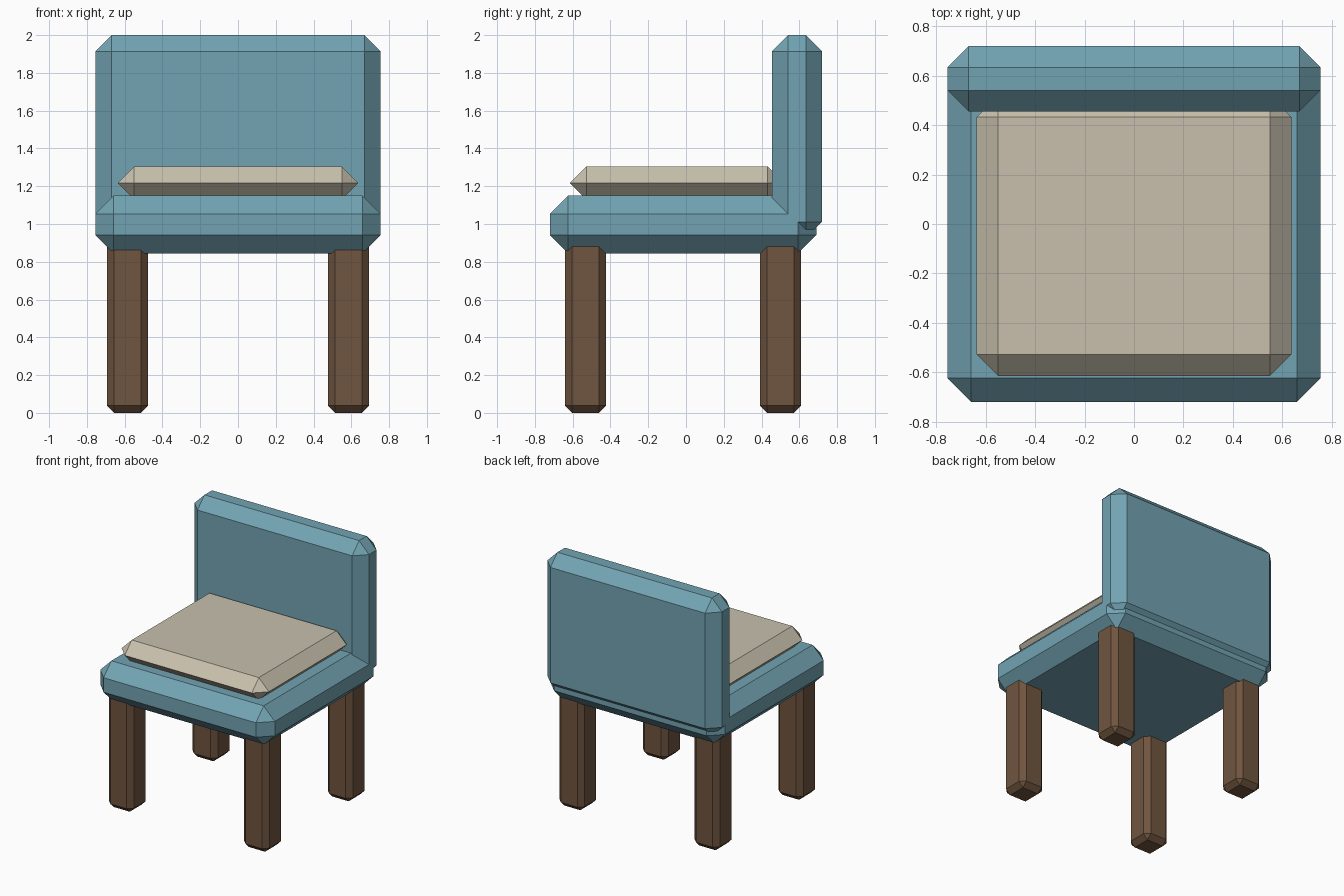
import bpy
import bmesh

if "Cube" in bpy.data.objects:
    bpy.data.objects.remove(bpy.data.objects["Cube"])


def material(name, rgb):
    mat = bpy.data.materials.new(name)
    mat.diffuse_color = (*rgb, 1.0)
    mat.use_nodes = True
    mat.node_tree.nodes["Principled BSDF"].inputs["Base Color"].default_value = mat.diffuse_color
    return mat


def chamfered_box(name, x, y, z, chamfer, mat):
    """Box spanning the (min, max) ranges x, y, z with flat-cut edges."""
    bm = bmesh.new()
    bmesh.ops.create_cube(bm, size=1.0)
    for v in bm.verts:
        for i, (lo, hi) in enumerate((x, y, z)):
            v.co[i] = hi if v.co[i] > 0 else lo
    bmesh.ops.bevel(bm, geom=bm.edges[:], offset=chamfer, offset_type='OFFSET',
                    segments=1, profile=0.5, affect='EDGES')
    mesh = bpy.data.meshes.new(name)
    bm.to_mesh(mesh)
    bm.free()
    mesh.materials.append(mat)
    obj = bpy.data.objects.new(name, mesh)
    bpy.context.collection.objects.link(obj)
    return obj


teal = material("teal_fabric", (0.17, 0.37, 0.45))
cream = material("cream_fabric", (0.58, 0.53, 0.42))
wood = material("dark_wood", (0.16, 0.09, 0.05))

# Upholstered seat, backrest and loose cushion
chamfered_box("seat", (-0.755, 0.755), (-0.72, 0.69), (0.845, 1.15), 0.096, teal)
chamfered_box("backrest", (-0.755, 0.755), (0.455, 0.72), (0.925, 2.0), 0.086, teal)
chamfered_box("cushion", (-0.637, 0.637), (-0.615, 0.52), (1.13, 1.305), 0.0873, cream)

# Four legs, running up into the seat
LEG = 0.109
for row, cy in (("front", -0.532), ("back", 0.501)):
    for side, cx in (("left", -0.585), ("right", 0.585)):
        chamfered_box(f"{row}_{side}_leg", (cx - LEG, cx + LEG),
                      (cy - LEG, cy + LEG), (0.0, 0.95), 0.038, wood)
